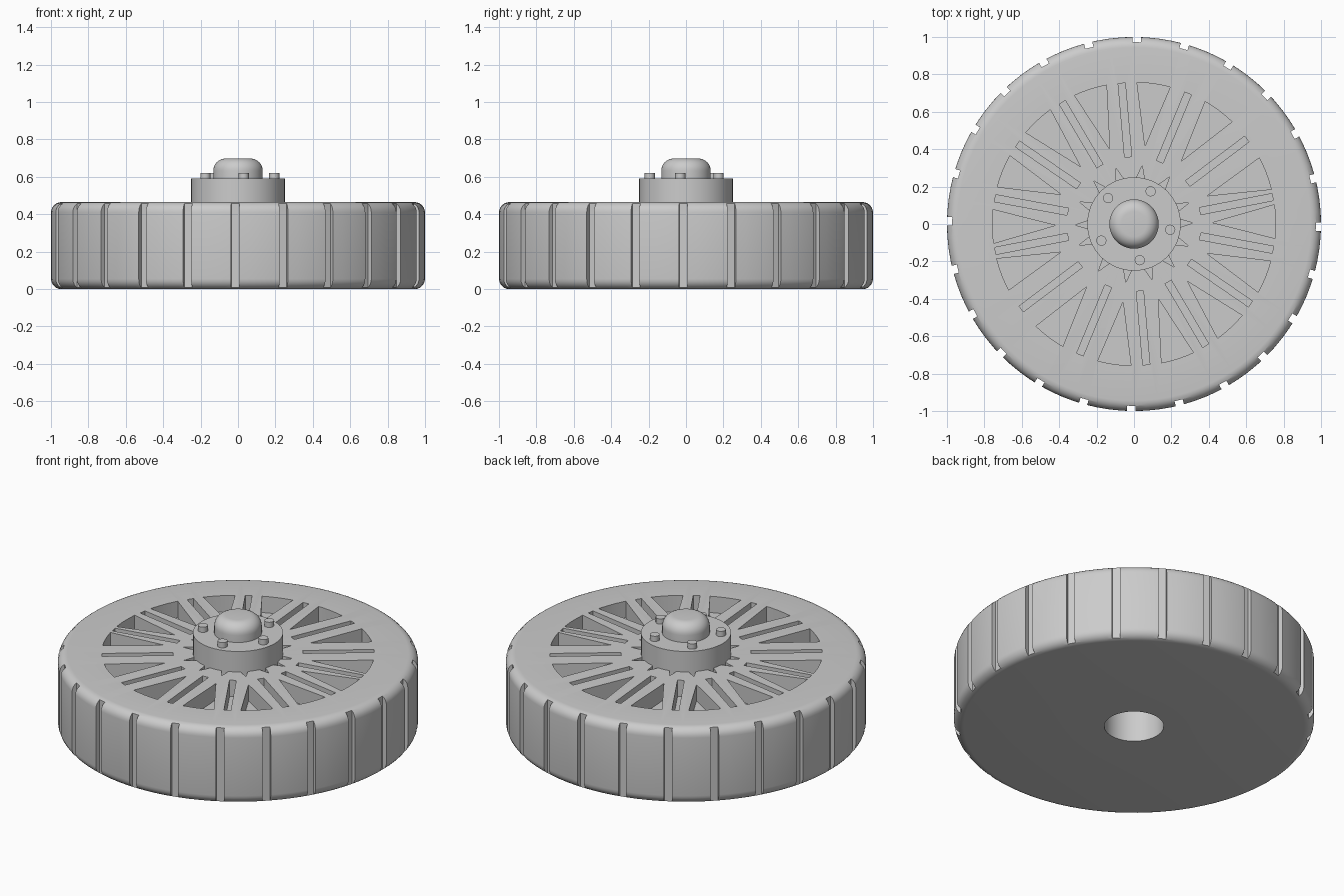
import bpy, bmesh, math
from math import cos, sin, radians

if "Cube" in bpy.data.objects:
    bpy.data.objects.remove(bpy.data.objects["Cube"])

TOP = 0.465
FLOOR = 0.365

grey = bpy.data.materials.new("plain_grey")
grey.use_nodes = True
grey.diffuse_color = (0.6, 0.6, 0.6, 1)
grey.node_tree.nodes["Principled BSDF"].inputs["Base Color"].default_value = (0.6, 0.6, 0.6, 1)


def add_object(name, bm):
    bmesh.ops.recalc_face_normals(bm, faces=bm.faces)
    mesh = bpy.data.meshes.new(name)
    bm.to_mesh(mesh)
    bm.free()
    ob = bpy.data.objects.new(name, mesh)
    bpy.context.collection.objects.link(ob)
    mesh.materials.append(grey)
    return ob


def smooth(ob):
    bpy.ops.object.select_all(action="DESELECT")
    ob.select_set(True)
    bpy.context.view_layer.objects.active = ob
    bpy.ops.object.shade_smooth_by_angle(angle=radians(35))


def lathe(name, profile, steps, center=(0, 0)):
    """Spin a profile of (radius, height) points about a vertical axis."""
    bm = bmesh.new()
    verts = [bm.verts.new((r, 0, z)) for r, z in profile]
    edges = [bm.edges.new(pair) for pair in zip(verts, verts[1:])]
    bmesh.ops.spin(bm, geom=verts + edges, cent=(0, 0, 0), axis=(0, 0, 1),
                   angle=2 * math.pi, steps=steps)
    bmesh.ops.remove_doubles(bm, verts=bm.verts, dist=0.0001)
    bmesh.ops.translate(bm, verts=bm.verts, vec=(*center, 0))
    return add_object(name, bm)


def corner(r, z, size, start, steps=6):
    """Quarter-round profile points about a centre."""
    angles = [radians(start + 90 * i / steps) for i in range(steps + 1)]
    return [(r + size * cos(a), z + size * sin(a)) for a in angles]


def polar(r, degrees):
    return r * cos(radians(degrees)), r * sin(radians(degrees))


def prism(bm, outline, bottom, top):
    face = bm.faces.new([bm.verts.new((x, y, bottom)) for x, y in outline])
    grown = bmesh.ops.extrude_face_region(bm, geom=[face])["geom"]
    moved = [v for v in grown if isinstance(v, bmesh.types.BMVert)]
    bmesh.ops.translate(bm, verts=moved, vec=(0, 0, top - bottom))


def bar(bm, angle, r0, r1, width, bottom, top):
    c, s = cos(radians(angle)), sin(radians(angle))
    h = width / 2
    corners = [(r0, -h), (r1, -h), (r1, h), (r0, h)]
    prism(bm, [(x * c - y * s, x * s + y * c) for x, y in corners], bottom, top)


def cut(ob, bm, name):
    cutter = add_object(name, bm)
    cutter.hide_render = True
    mod = ob.modifiers.new(name, "BOOLEAN")
    mod.operation = "DIFFERENCE"
    mod.solver = "EXACT"
    mod.object = cutter
    bpy.context.view_layer.objects.active = ob
    bpy.ops.object.modifier_apply(modifier=name)
    bpy.data.objects.remove(cutter)


# Tyre and wheel body, with the axle hole in the underside
edge = 0.055
profile = [(0, 0.35), (0.165, 0.35), (0.165, 0)]
profile += corner(1 - edge, edge, edge, -90)
profile += corner(1 - edge, TOP - edge, edge, 0)
profile += [(0, TOP)]
wheel = lathe("tyre_and_wheel", profile, 96)

# Tread grooves
grooves = bmesh.new()
for i in range(24):
    bar(grooves, i * 15 - 0.8, 0.972, 1.1, 0.045, -0.1, TOP + 0.1)
cut(wheel, grooves, "groove_cutter")

# Pockets that leave the crossing spokes standing
half_turn = [1, 21, 53, 82, 108, 133, 158]
centers = half_turn + [a + 180 for a in half_turn]
pockets = bmesh.new()
for a, b in zip(centers, centers[1:] + [361]):
    arc = [polar(0.757, a + 6.8 * t / 3) for t in range(-3, 4)]
    prism(pockets, arc + [polar(0.42, a)], FLOOR, TOP + 0.1)
    bar(pockets, (a + b) / 2, 0.36, 0.755, 0.038, FLOOR, TOP + 0.1)
    notch = [polar(0.22, a - 8), polar(0.315, a), polar(0.22, a + 8)]
    prism(pockets, notch, FLOOR, TOP + 0.1)
cut(wheel, pockets, "pocket_cutter")
smooth(wheel)

# Hub drum and rounded centre cap
hub = lathe("hub", [(0, 0.36), (0.25, 0.36), (0.25, 0.59), (0, 0.59)], 64)
smooth(hub)
cap_profile = [(0, 0.58), (0.132, 0.58)] + corner(0.067, 0.633, 0.065, 0, 8) + [(0, 0.698)]
cap = lathe("center_cap", cap_profile, 48)
smooth(cap)

# Wheel bolts
for i in range(5):
    bolt = lathe(f"bolt_{i + 1}", [(0, 0.58), (0.027, 0.58), (0.027, 0.622), (0, 0.622)],
                 24, polar(0.196, 63 + 72 * i))
    smooth(bolt)
